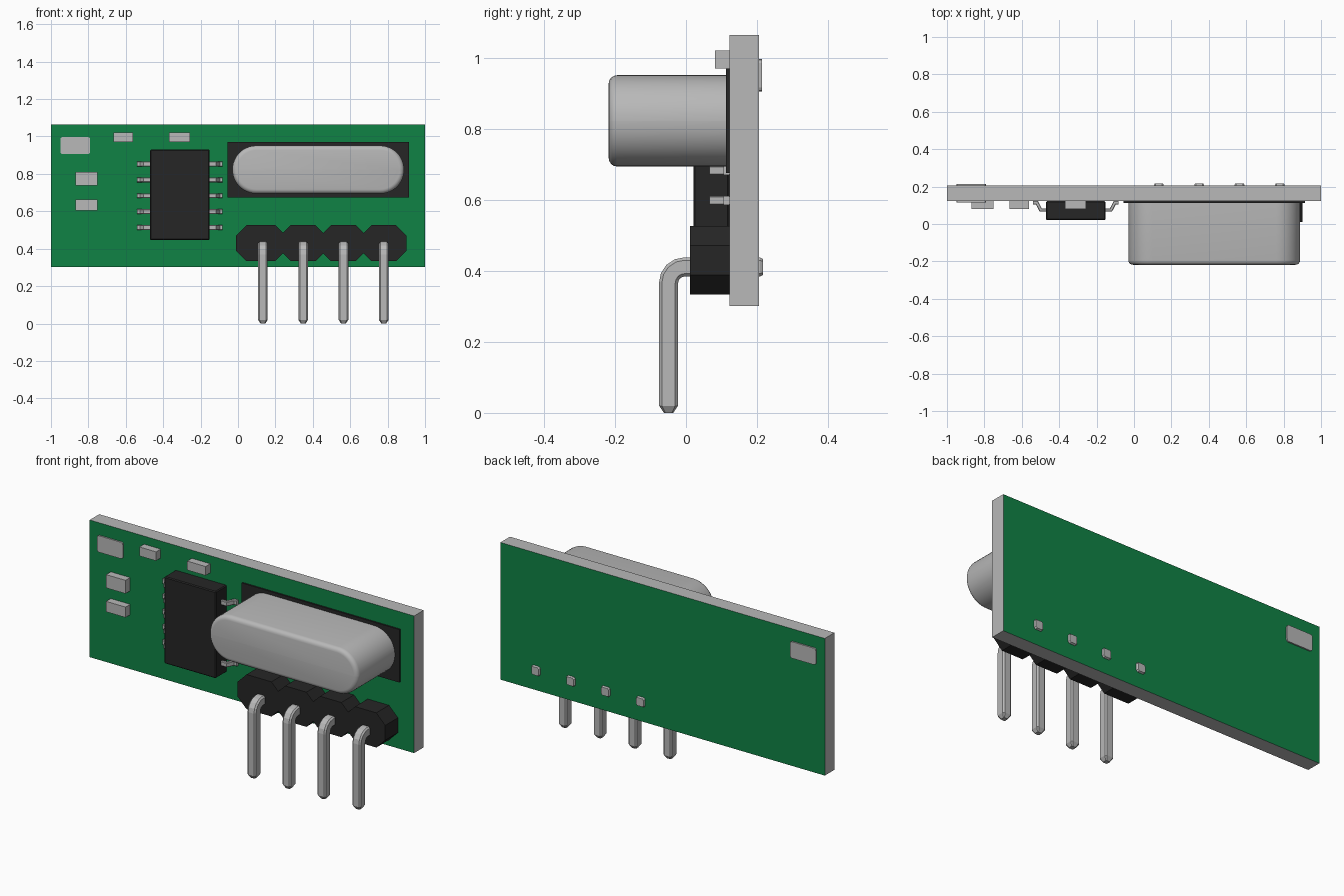
import bpy, bmesh, math
from mathutils import Vector

cube = bpy.data.objects.get("Cube")
if cube:
    bpy.data.objects.remove(cube, do_unlink=True)


def material(name, rgb):
    m = bpy.data.materials.new(name)
    m.diffuse_color = (*rgb, 1)
    m.use_nodes = True
    m.node_tree.nodes["Principled BSDF"].inputs["Base Color"].default_value = (*rgb, 1)
    return m


GREEN = material("board green", (0.005, 0.225, 0.06))
METAL = material("metal grey", (0.48, 0.48, 0.48))
BLACK = material("plastic black", (0.019, 0.019, 0.019))


def finish(name, bm, *mats):
    bmesh.ops.recalc_face_normals(bm, faces=bm.faces)
    me = bpy.data.meshes.new(name)
    bm.to_mesh(me)
    bm.free()
    for m in mats:
        me.materials.append(m)
    ob = bpy.data.objects.new(name, me)
    bpy.context.collection.objects.link(ob)
    return ob


def prism(name, outline, y0, y1, *mats):
    """Extrude an (x, z) outline from y0 to y1."""
    bm = bmesh.new()
    face = bm.faces.new([bm.verts.new((x, y0, z)) for x, z in outline])
    ext = bmesh.ops.extrude_face_region(bm, geom=[face])["geom"]
    moved = [v for v in ext if isinstance(v, bmesh.types.BMVert)]
    bmesh.ops.translate(bm, verts=moved, vec=(0, y1 - y0, 0))
    return finish(name, bm, *mats)


def rounded(x0, x1, z0, z1, r=0, n=1):
    """Rectangle outline with corners of radius r in n segments."""
    if not r:
        return [(x0, z0), (x1, z0), (x1, z1), (x0, z1)]
    pts = []
    for k, (cx, cz) in enumerate([(x1 - r, z1 - r), (x0 + r, z1 - r),
                                  (x0 + r, z0 + r), (x1 - r, z0 + r)]):
        for i in range(n + 1):
            a = math.pi / 2 * (k + i / n)
            pts.append((cx + r * math.cos(a), cz + r * math.sin(a)))
    return pts


def bevel(ob, width, segments=1):
    b = ob.modifiers.new("bevel", "BEVEL")
    b.width, b.segments = width, segments
    b.limit_method, b.angle_limit = "ANGLE", math.radians(40)


def sweep(name, path, side, hw, ht, ch, scales, mat):
    """Sweep a chamfered rectangle along a flat path with mitred bends."""
    path, side = [Vector(p) for p in path], Vector(side)
    sec = [(hw, ht - ch), (hw - ch, ht), (ch - hw, ht), (-hw, ht - ch),
           (-hw, ch - ht), (ch - hw, -ht), (hw - ch, -ht), (hw, ch - ht)]
    bm = bmesh.new()
    rings = []
    for i, p in enumerate(path):
        a = (p - path[max(i - 1, 0)]).normalized()
        b = (path[min(i + 1, len(path) - 1)] - p).normalized()
        t = (a + b).normalized()
        mitre = 1 / max(t.dot(a), t.dot(b))
        n = t.cross(side)
        rings.append([bm.verts.new(p + (side * u + n * v * mitre) * scales[i])
                      for u, v in sec])
    for r, s in zip(rings, rings[1:]):
        for k in range(8):
            bm.faces.new((r[k], r[k - 1], s[k - 1], s[k]))
    bm.faces.new(rings[0])
    bm.faces.new(rings[-1])
    return finish(name, bm, mat)


FRONT, BACK = 0.122, 0.206

# Circuit board: green faces, bare grey edges
board = prism("circuit_board", rounded(-1, 1, 0.301, 1.065), FRONT, BACK, GREEN, METAL)
for f in board.data.polygons:
    f.material_index = 0 if abs(f.normal.y) > 0.5 else 1

# Antenna pad, passing through the board
prism("antenna_pad", rounded(-0.95, -0.79, 0.905, 0.997, 0.012, 2), 0.114, 0.214, METAL)

# Small surface-mount parts
for i, r in enumerate([(-0.87, -0.75, 0.737, 0.811), (-0.87, -0.75, 0.604, 0.662),
                       (-0.665, -0.562, 0.97, 1.02), (-0.37, -0.256, 0.97, 1.02)]):
    prism(f"small_component_{i + 1}", rounded(*r), 0.081, FRONT, METAL)

# Chip with five gull-wing leads on each side
chip = prism("chip_body", rounded(-0.47, -0.152, 0.446, 0.93), 0.021, FRONT, BLACK)
bevel(chip, 0.005)
for sx, label in ((-1, "right"), (1, "left")):
    for i in range(5):
        z = 0.513 + i * 0.085
        path = [(-0.311 + sx * d, y, z) for d, y in
                ((0.229, 0.114), (0.208, 0.114), (0.188, 0.075), (0.15, 0.075))]
        sweep(f"chip_lead_{label}_{i + 1}", path, (0, 0, 1), 0.013, 0.009, 0.003,
              [1] * 4, METAL)

# Crystal can on its black insulator
prism("crystal_insulator", rounded(-0.057, 0.915, 0.675, 0.97), 0.113, FRONT, BLACK)
can = prism("crystal_can", rounded(-0.03, 0.888, 0.694, 0.951, 0.128, 12),
            -0.218, 0.113, METAL)
# Round only the front rim
bm = bmesh.new()
bm.from_mesh(can.data)
rim = [e for e in bm.edges if all(v.co.y < -0.2 for v in e.verts)]
bmesh.ops.bevel(bm, geom=rim, offset=0.024, segments=4, profile=0.5, affect="EDGES")
bm.to_mesh(can.data)
bm.free()
bpy.ops.object.select_all(action="DESELECT")
can.select_set(True)
bpy.context.view_layer.objects.active = can
bpy.ops.object.shade_smooth_by_angle(angle=math.radians(35))

# Pin header strip with notches between its four sections
cuts = [-0.01, 0.2405, 0.456, 0.6715, 0.9]
z0, z1, c = 0.333, 0.526, 0.042
top, bottom = [], []
for i, x in enumerate(cuts):
    end = i in (0, 4)
    dx = 0.055 if end else 0.042
    shoulder = dx if end else c
    mid = [(x, shoulder)]
    row = ([(x - dx, 0)] if i else []) + mid + ([(x + dx, 0)] if i < 4 else [])
    top += [(px, z1 - d) for px, d in row]
    bottom += [(px, z0 + d) for px, d in row]
prism("pin_header", top + bottom[::-1], 0.011, FRONT, BLACK)

# Four bent pins with tapered tips
bend = [(-0.004 - 0.045 * math.sin(a), 0.366 + 0.045 * math.cos(a))
        for a in (math.pi / 2 * i / 4 for i in range(5))]
profile = [(0.217, 0.411), (0.209, 0.411)] + bend + [(-0.049, 0.02), (-0.049, 0)]
for i in range(4):
    x = 0.133 + i * 0.2155
    sweep(f"header_pin_{i + 1}", [(x, y, z) for y, z in profile], (1, 0, 0),
          0.026, 0.0265, 0.008, [0.85] + [1] * 7 + [0.5], METAL)
